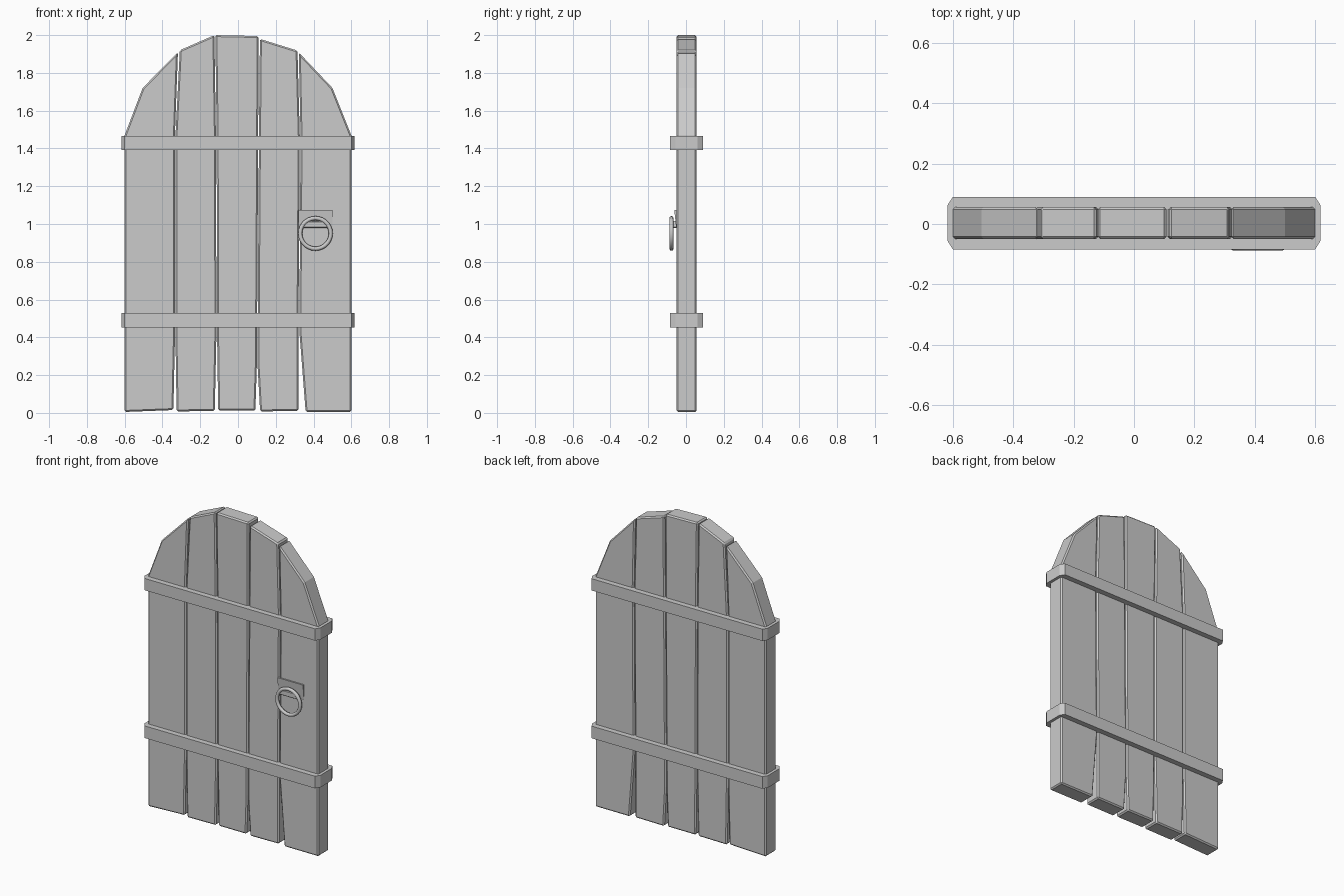
import bpy, bmesh
from math import radians

if "Cube" in bpy.data.objects:
    bpy.data.objects.remove(bpy.data.objects["Cube"])


def prism(name, pts, lo, hi, to_xyz, bevel=0.0):
    """Extrude a 2D outline between lo and hi; to_xyz maps (u, v, depth) to space."""
    bm = bmesh.new()
    a = [bm.verts.new(to_xyz(u, v, lo)) for u, v in pts]
    b = [bm.verts.new(to_xyz(u, v, hi)) for u, v in pts]
    n = len(pts)
    bm.faces.new(a)
    bm.faces.new(b[::-1])
    for i in range(n):
        j = (i + 1) % n
        bm.faces.new((a[i], b[i], b[j], a[j]))
    bmesh.ops.recalc_face_normals(bm, faces=bm.faces)
    mesh = bpy.data.meshes.new(name)
    bm.to_mesh(mesh)
    bm.free()
    obj = bpy.data.objects.new(name, mesh)
    bpy.context.collection.objects.link(obj)
    if bevel:
        mod = obj.modifiers.new("worn_edges", 'BEVEL')
        mod.width = bevel
        mod.segments = 1
        mod.limit_method = 'ANGLE'
        mod.angle_limit = radians(40)
    return obj


def front(u, v, d):
    return (u, d, v)


def plan(u, v, d):
    return (u, v, d)


def side(u, v, d):
    return (d, u, v)


# Planks: each outline runs up the left edge, over the arch and down the right edge
planks = [
    [(-0.60, 0.005), (-0.60, 1.47), (-0.505, 1.72), (-0.318, 1.91),
     (-0.334, 1.47), (-0.334, 0.39), (-0.342, 0.015)],
    [(-0.325, 0.008), (-0.331, 0.39), (-0.331, 1.47), (-0.308, 1.92), (-0.125, 2.0),
     (-0.117, 1.47), (-0.114, 0.43), (-0.123, 0.01)],
    [(-0.105, 0.012), (-0.111, 0.43), (-0.113, 1.47), (-0.12, 2.0), (0.108, 1.995),
     (0.107, 1.47), (0.100, 0.26), (0.092, 0.012)],
    [(0.117, 0.008), (0.103, 0.26), (0.111, 1.47), (0.116, 1.98), (0.315, 1.918),
     (0.327, 1.47), (0.320, 0.43), (0.320, 0.01)],
    [(0.358, 0.005), (0.325, 0.43), (0.331, 1.47), (0.322, 1.908), (0.50, 1.72),
     (0.60, 1.47), (0.60, 0.005)],
]
for i, outline in enumerate(planks):
    prism(f"plank_{i + 1}", outline, -0.05, 0.056, front, 0.008)

# Bands wrapping round the planks, with cut corners
band = [(-0.60, -0.084), (0.60, -0.084), (0.618, -0.055), (0.618, 0.062),
        (0.60, 0.09), (-0.60, 0.09), (-0.618, 0.062), (-0.618, -0.055)]
for name, lo, hi in (("lower_band", 0.453, 0.53), ("upper_band", 1.392, 1.467)):
    prism(name, band, lo, hi, plan)

# Latch plate leaning out of the door at its top edge
prism("latch_plate", [(-0.046, 0.96), (-0.046, 1.072), (-0.062, 1.074), (-0.052, 0.98)],
      0.32, 0.50, side)

# Staple holding the ring
prism("ring_staple", [(0.345, 0.98), (0.475, 0.98), (0.472, 0.997), (0.455, 1.015),
                      (0.365, 1.015), (0.348, 0.997)], -0.08, -0.05, front, 0.004)

# Pull ring
bpy.ops.mesh.primitive_torus_add(
    location=(0.41, -0.077, 0.95), rotation=(radians(90), 0, 0),
    major_radius=0.081, minor_radius=0.011, major_segments=28, minor_segments=8)
ring = bpy.context.object
ring.name = "pull_ring"
bpy.ops.object.shade_smooth_by_angle(angle=radians(50))
